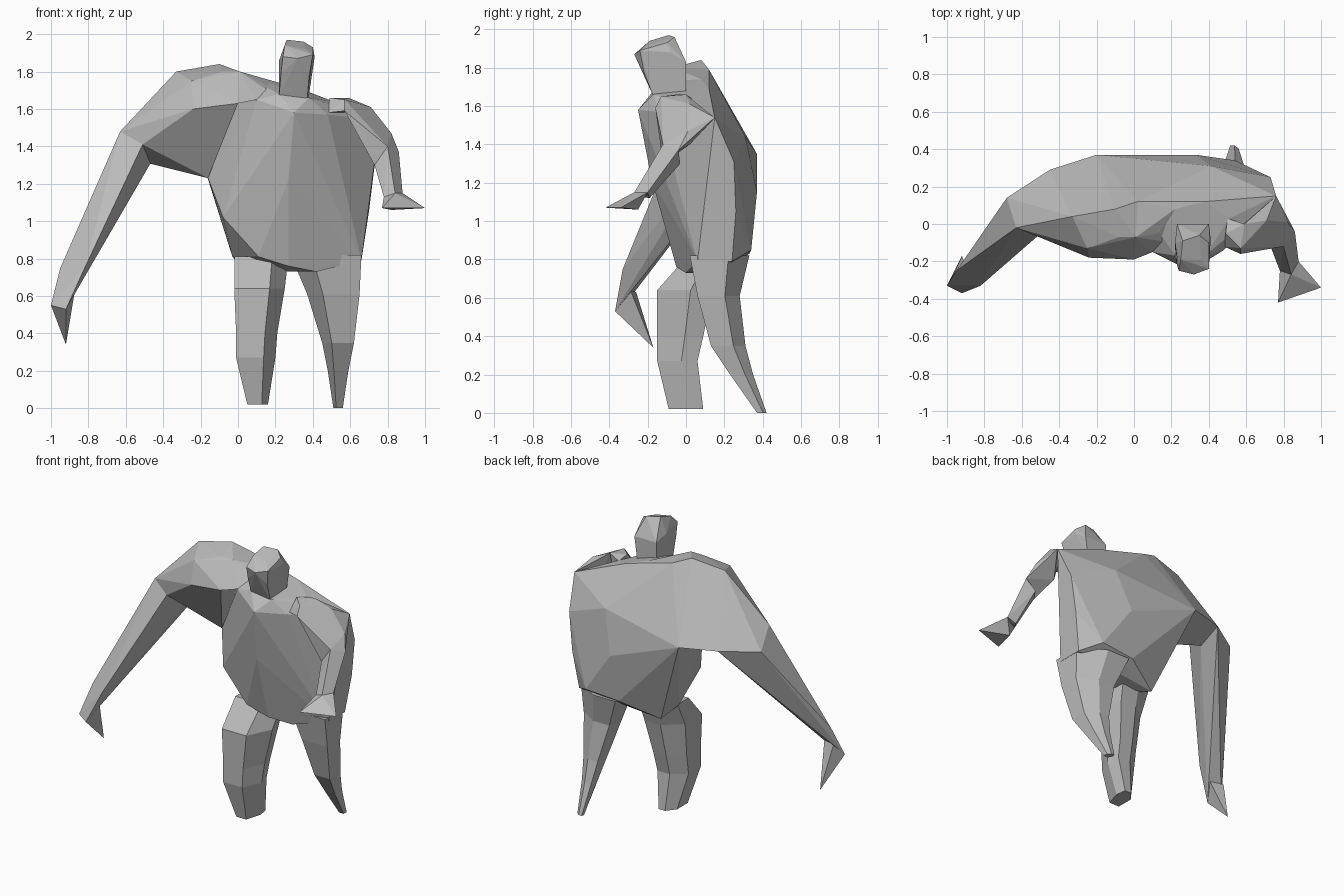
import bpy
import bmesh
import math

# Remove the default object only
default_object = bpy.data.objects.get("Cube")
if default_object:
    bpy.data.objects.remove(default_object, do_unlink=True)

# One plain clay colour for the whole figure
clay = bpy.data.materials.new("clay_grey")
clay.use_nodes = True
clay_colour = (.5, .5, .5, 1)
clay.diffuse_color = clay_colour
for node in clay.node_tree.nodes:
    if node.type == "BSDF_PRINCIPLED":
        node.inputs["Base Color"].default_value = clay_colour
        node.inputs["Roughness"].default_value = .8


def finish(name, bm):
    """Turn a bmesh into a flat shaded object with the clay material."""
    bmesh.ops.recalc_face_normals(bm, faces=bm.faces[:])
    mesh = bpy.data.meshes.new(name)
    bm.to_mesh(mesh)
    bm.free()
    mesh.materials.append(clay)
    part = bpy.data.objects.new(name, mesh)
    bpy.context.scene.collection.objects.link(part)
    return part


def faceted(name, *corners):
    """Chiselled solid: the convex hull of a few corner points."""
    bm = bmesh.new()
    verts = [bm.verts.new(corner) for corner in corners]
    bmesh.ops.convex_hull(bm, input=verts)
    loose = [v for v in bm.verts if not v.link_faces]
    bmesh.ops.delete(bm, geom=loose, context="VERTS")
    bmesh.ops.dissolve_limit(bm, angle_limit=math.radians(4),
                             verts=bm.verts[:], edges=bm.edges[:])
    return finish(name, bm)


# Six sided limb section inside a unit square, from inner to outer side
LIMB_SECTION = ((0, .6), (.3, 0), (1, 0), (1, .65), (.55, 1), (.1, 1))


def limb(name, *levels):
    """Loft the limb section through (inner x, outer x, front y, back y, z)."""
    bm = bmesh.new()
    rings = []
    for inner, outer, front, back, z in levels:
        rings.append([bm.verts.new((inner + (outer - inner) * u,
                                    front + (back - front) * v, z))
                      for u, v in LIMB_SECTION])
    for upper, lower in zip(rings, rings[1:]):
        for i in range(len(upper)):
            j = (i + 1) % len(upper)
            bm.faces.new((upper[i], upper[j], lower[j], lower[i]))
    bm.faces.new(rings[0])
    bm.faces.new(rings[-1])
    return finish(name, bm)


# Corners shared by neighbouring parts, so that their planes meet
nape = (.02, .12, 1.79)
back_low = (-.2, .37, 1.35)
back_mid = (.41, .31, 1.44)
armpit = (-.16, .05, 1.23)
arm_back = (-.45, .29, 1.36)
arm_under = (-.45, .12, 1.34)
elbow_top = (-.63, -.02, 1.48)
elbow_front = (-.51, -.06, 1.41)
elbow_back = (-.68, .14, 1.36)
wrist_front = (-.92, -.37, .53)
wrist_outer = (-1, -.33, .55)
wrist_inner = (-.87, -.29, .64)
collar_front = (.1, -.15, 1.65)
collar_back = (.22, .08, 1.74)
left_shoulder = (.76, .15, 1.54)
left_elbow_front = (.73, -.12, 1.3)
left_elbow_top = (.8, -.12, 1.4)
left_elbow_side = (.86, -.04, 1.37)
left_tab = [(.57, -.16, 1.59), (.57, -.13, 1.65), (.59, 0, 1.66)]
left_wrist = [(.78, -.25, 1.13), (.84, -.27, 1.15), (.88, -.2, 1.15)]

# Torso: heavy chest leaning forward, rounded back, tapering to the hips
faceted(
    "torso",
    nape, back_low, back_mid, armpit, left_shoulder, collar_front, collar_back,
    # neckline and chest
    (.3, -.25, 1.58), (.48, -.14, 1.57), (.38, .12, 1.69), (.51, .03, 1.64),
    (.22, -.17, 1.68), (.38, -.17, 1.66),
    # waist
    (.27, -.18, 1.22), (-.08, -.05, 1.02), (.33, .37, 1.15),
    (.59, 0, 1.37), (.65, .05, 1.12), (.73, .25, 1.31), (.7, .26, 1.05),
    # hips
    (-.03, .12, .81), (.11, -.06, .81), (.27, -.05, .76), (.42, 0, .73),
    (.04, .22, .73), (.29, .33, .83), (.54, .34, .85),
    (.66, .06, .79), (.66, .24, .79))

# Head, tilted forward and set straight on the shoulders
faceted(
    "head",
    (.22, -.17, 1.67), (.37, -.17, 1.65), (.23, 0, 1.7), (.38, 0, 1.68),
    (.23, -.22, 1.79), (.38, -.22, 1.78), (.24, -.25, 1.88),
    (.32, -.27, 1.87), (.4, -.24, 1.89), (.41, -.08, 1.88),
    (.4, 0, 1.83), (.23, 0, 1.83), (.22, -.1, 1.86),
    (.26, -.09, 1.97), (.35, -.06, 1.96), (.25, -.19, 1.94),
    (.36, -.19, 1.92), (.4, -.1, 1.93))

# Right shoulder: raised hump running out to the elbow
faceted(
    "right_shoulder",
    nape, back_low, armpit, arm_back, arm_under,
    elbow_top, elbow_front, elbow_back,
    (-.33, .04, 1.8), (-.1, .08, 1.84), (-.37, .1, 1.32),
    (-.25, -.13, 1.75), (-.08, -.07, 1.8), (.01, -.07, 1.8),
    (-.24, -.18, 1.6), (0, -.19, 1.63))
faceted(
    "right_collar",
    nape, collar_front, collar_back, (.01, -.07, 1.8), (0, -.19, 1.63),
    (.13, -.05, 1.74), (.14, .1, 1.75), (.2, -.1, 1.67))

# Right forearm and pointed hand
faceted(
    "right_forearm",
    arm_back, arm_under, elbow_top, elbow_front, elbow_back,
    wrist_front, wrist_outer, wrist_inner,
    (-.95, -.25, .75), (-.82, -.33, .75))
faceted(
    "right_hand",
    wrist_front, wrist_outer, wrist_inner, (-.96, -.26, .63), (-.92, -.17, .34))

# Left arm: short, bent, with a flared hand
faceted(
    "left_collar",
    *left_tab, (.48, -.12, 1.58), (.49, -.05, 1.66), (.5, .03, 1.64),
    (.57, 0, 1.58))
faceted(
    "left_upper_arm",
    *left_tab, left_shoulder, left_elbow_front, left_elbow_top, left_elbow_side,
    (.71, .02, 1.61), (.68, .02, 1.4), (.82, .01, 1.47))
faceted(
    "left_forearm",
    *left_wrist, left_elbow_front, left_elbow_top, left_elbow_side,
    (.79, -.03, 1.3), (.82, -.19, 1.12))
faceted(
    "left_hand",
    *left_wrist, (.77, -.42, 1.07), (1, -.34, 1.07), (.82, -.25, 1.06))

# Legs: the right one stands straight, the left one trails to a point
limb(
    "right_leg",
    (.27, -.02, 0, .19, .81), (.25, -.02, -.15, .14, .64),
    (.21, -.01, -.15, .09, .4), (.2, -.01, -.15, .06, .27),
    (.16, .05, -.09, .09, .02))
limb(
    "left_leg",
    (.28, .66, .02, .33, .82), (.37, .65, .06, .28, .61),
    (.45, .62, .13, .31, .35), (.48, .59, .23, .35, .2),
    (.51, .56, .37, .42, 0))
